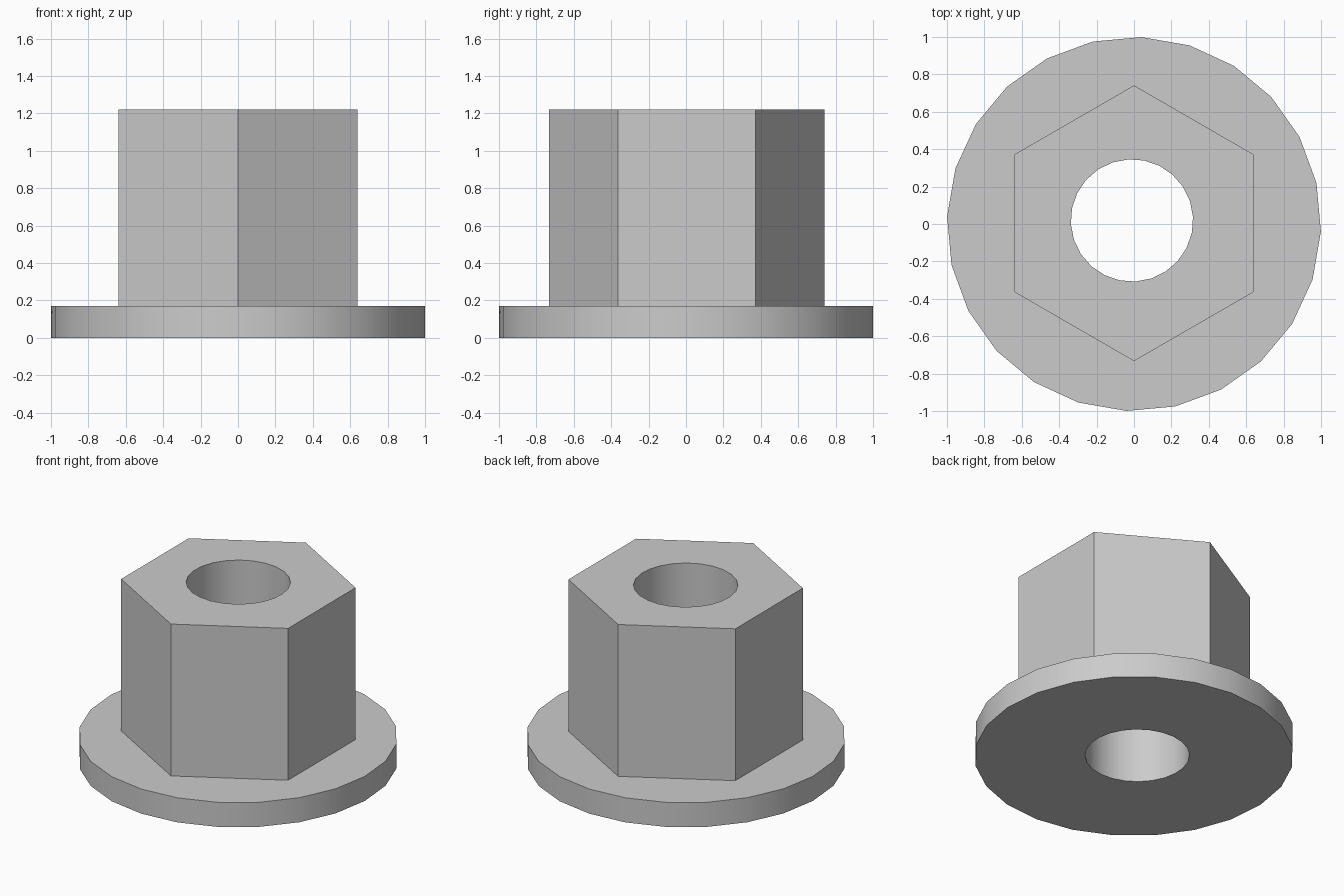
import bpy
from math import radians

if "Cube" in bpy.data.objects:
    bpy.data.objects.remove(bpy.data.objects["Cube"])


def prism(name, sides, radius, z0, z1, centre=(0, 0), first_angle=0):
    """Upright prism with a corner at first_angle degrees from +x."""
    bpy.ops.mesh.primitive_cylinder_add(
        vertices=sides, radius=radius, depth=z1 - z0,
        location=(centre[0], centre[1], (z0 + z1) / 2),
        rotation=(0, 0, radians(first_angle - 90)))
    ob = bpy.context.object
    ob.name = name
    bpy.ops.object.transform_apply(location=True, rotation=True, scale=True)
    return ob


def combine(target, other, operation):
    """Apply a boolean and remove the helper."""
    mod = target.modifiers.new(operation.lower(), 'BOOLEAN')
    mod.operation = operation
    mod.solver = 'EXACT'
    mod.object = other
    other.hide_render = True
    bpy.context.view_layer.objects.active = target
    bpy.ops.object.modifier_apply(modifier=mod.name)
    bpy.data.objects.remove(other, do_unlink=True)


# Round base flange
nut = prism("flanged_hex_nut", 24, 1.0, 0, 0.17, first_angle=-2.3)

# Hexagonal body, sunk into the flange and merged
body = prism("hex_body", 6, 0.737, 0.06, 1.22, centre=(0, 0.004), first_angle=90)
combine(nut, body, 'UNION')

# Slightly off-centre through hole
hole = prism("hole_cutter", 24, 0.327, -0.3, 1.5, centre=(-0.011, 0.019), first_angle=3.5)
combine(nut, hole, 'DIFFERENCE')

# Smooth rim and bore, crisp edges elsewhere
bpy.ops.object.select_all(action='DESELECT')
nut.select_set(True)
bpy.context.view_layer.objects.active = nut
bpy.ops.object.shade_smooth_by_angle(angle=radians(30))
